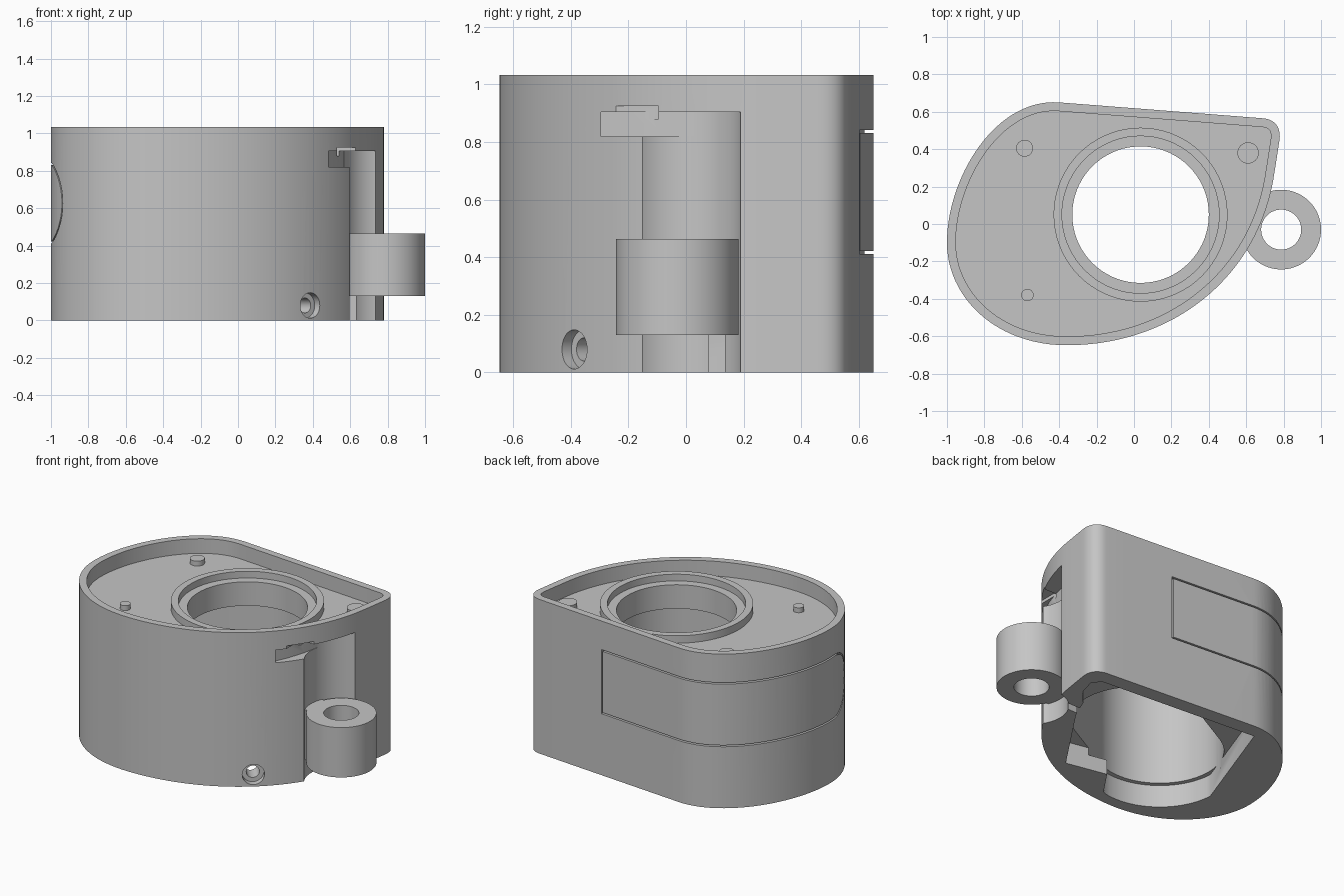
import bpy, math
from mathutils import Vector, Matrix
from mathutils.geometry import interpolate_bezier

if "Cube" in bpy.data.objects:
    bpy.data.objects.remove(bpy.data.objects["Cube"], do_unlink=True)

HEIGHT, FLOOR, CEILING = 1.033, 0.935, 0.78
BORE = (0.035, 0.05)
LUG = (0.787, -0.03)

grey = bpy.data.materials.new("plain_grey")
grey.use_nodes = True
colour = (0.56, 0.56, 0.56, 1)
grey.diffuse_color = colour
grey.node_tree.nodes["Principled BSDF"].inputs["Base Color"].default_value = colour


def make(name, verts, faces):
    mesh = bpy.data.meshes.new(name)
    mesh.from_pydata(verts, [], faces)
    mesh.materials.append(grey)
    obj = bpy.data.objects.new(name, mesh)
    bpy.context.collection.objects.link(obj)
    return obj


def prism(name, pts, z0, z1):
    n = len(pts)
    verts = [(p[0], p[1], z) for z in (z0, z1) for p in pts]
    faces = [(i, (i + 1) % n, n + (i + 1) % n, n + i) for i in range(n)]
    return make(name, verts, faces + [tuple(reversed(range(n))), tuple(range(n, 2 * n))])


def arc(c, r, start=0, sweep=math.tau, n=72):
    return [(c[0] + r * math.cos(start + sweep * i / n), c[1] + r * math.sin(start + sweep * i / n))
            for i in range(n)]


def box(name, x0, x1, y0, y1, z0, z1):
    return prism(name, [(x0, y0), (x1, y0), (x1, y1), (x0, y1)], z0, z1)


def boolean(target, tool, operation="DIFFERENCE"):
    tool.hide_render = True
    mod = target.modifiers.new("cut", "BOOLEAN")
    mod.operation, mod.solver, mod.object = operation, "EXACT", tool
    bpy.context.view_layer.objects.active = target
    bpy.ops.object.modifier_apply(modifier=mod.name)
    bpy.data.objects.remove(tool, do_unlink=True)


def smooth(obj):
    bpy.ops.object.select_all(action="DESELECT")
    obj.select_set(True)
    bpy.context.view_layer.objects.active = obj
    bpy.ops.object.shade_smooth_by_angle(angle=math.radians(30))


# Housing outline: knot, handle, handle, knot, running clockwise from the back
segments = [
    ((-.4, .65), (-.1, .627), (.4, .588), (.69, .565), 6),
    ((.69, .565), (.75, .56), (.787, .52), (.778, .45), 10),
    ((.778, .45), (.77, .4), (.76, .33), (.75, .27), 4),
    ((.75, .27), (.67, -.28), (.21, -.648), (-.36, -.648), 40),
    ((-.36, -.648), (-.74, -.648), (-1, -.39), (-1, -.1), 24),
    ((-1, -.1), (-1, .25), (-.74, .675), (-.4, .65), 30),
]
outline = []
for a, b, c, d, steps in segments:
    outline += interpolate_bezier(*[Vector(p) for p in (a, b, c, d)], steps + 1)[:-1]
outline = [Vector((p.x, p.y)) for p in reversed(outline)]      # counter-clockwise
count = len(outline)


def nearest(x, y):
    return min(range(count), key=lambda i: (outline[i] - Vector((x, y))).length)


def normal_at(i):
    t = (outline[(i + 1) % count] - outline[i - 1]).normalized()
    return Vector((t.y, -t.x))


housing = prism("housing", outline, 0, HEIGHT)

# Top tray, raised collar and stepped bore
tray = [p - normal_at(i) * 0.047 for i, p in enumerate(outline)]
boolean(housing, prism("tray_cutter", tray, FLOOR, 1.2))
boolean(housing, prism("collar", arc(BORE, 0.465), FLOOR - 0.05, 0.985), "UNION")
boolean(housing, prism("step_cutter", arc(BORE, 0.42), 0.94, 1.2))
boolean(housing, prism("bore_cutter", arc(BORE, 0.365), 0.3, 1.2))

# Deep rounded chamber under the bore, running on towards the right
side = (-0.33, -0.15)
angle = math.atan2(BORE[1] - side[1], BORE[0] - side[0])
chamber = (arc(BORE, 0.39, angle - math.pi / 2, math.pi, 40)
           + arc(side, 0.39, angle + math.pi / 2, math.pi, 40))
boolean(housing, prism("chamber_cutter", chamber, 0.1, CEILING))

# Shallow recess in the base, rounded at the front right
recess = [(-.487, .555)] + arc(side, 0.42, math.radians(183), math.radians(102), 24)
recess += [(-.22, -.55), (-.1, -.373), (.18, -.43), (.51, .06), (.57, .2), (.66, .3),
           (.69, .42), (.64, .47)]
boolean(housing, prism("recess_cutter", recess, -0.1, 0.15))

# Upright side notch, the pocket beside it and the foot slot
boolean(housing, prism("notch_cutter", arc(LUG, 0.226), -0.1, 0.905))
pocket = [(.9, -.295), (.9, .03), (.567, .03), (.545, -.08), (.505, -.2), (.46, -.295)]
boolean(housing, prism("pocket_cutter", pocket, 0.82, 0.905))
boolean(housing, box("pocket_step_cutter", 0.53, 0.7, -0.275, -0.095, 0.88, 0.925))
boolean(housing, box("slot_cutter", 0.5, 0.9, 0.08, 0.135, -0.1, 0.13))

# Counterbored screw hole low on the front
axis = Vector((0.64, -0.77, 0)).normalized()
for radius, depth in ((0.068, 0.05), (0.04, 0.25)):
    tool = prism("screw_cutter", arc((0, 0), radius, n=40), -depth, 0.1)
    tool.matrix_world = (Matrix.Translation((0.39, -0.393, 0.08))
                         @ axis.to_track_quat("Z", "Y").to_matrix().to_4x4())
    bpy.context.view_layer.update()
    boolean(housing, tool)

# Wrap-around label groove: a loop in (distance, height) mapped on to the outline
start = nearest(0.3, 0.6)
order = [(start + k) % count for k in range(count)]
lengths = [0]
for k in range(1, count):
    lengths.append(lengths[-1] + (outline[order[k]] - outline[order[k - 1]]).length)
label_start = outline[start].x - 0.2
label_end = lengths[(nearest(-1, -.14) - start) % count]
middle, half = 0.627, 0.21


def on_wall(s, z, depth):
    k = max(0, min(count - 2, sum(l <= s for l in lengths) - 1))
    f = (s - lengths[k]) / (lengths[k + 1] - lengths[k])
    p = outline[order[k]].lerp(outline[order[k + 1]], f)
    n = normal_at(order[k]).lerp(normal_at(order[k + 1]), f).normalized()
    return (*(p + n * depth), z)


def label_loop(margin):
    h, first = half + margin, label_start - margin
    along = [first + (label_end - first) * i / 50 for i in range(50)]
    tip = arc((label_end, middle), h, -math.pi / 2, math.pi, 28)
    return ([(s, middle - h) for s in along] + tip + [(label_end, middle + h)]
            + [(s, middle + h) for s in reversed(along)])


rings = [[on_wall(s, z, d) for s, z in label_loop(m)]
         for m, d in ((-.005, -.03), (.005, -.03), (.005, .02), (-.005, .02))]
n = len(rings[0])
faces = [(r * n + i, r * n + (i + 1) % n, (r + 1) % 4 * n + (i + 1) % n, (r + 1) % 4 * n + i)
         for r in range(4) for i in range(n)]
groove = make("groove_cutter", sum(rings, []), faces)
bpy.context.view_layer.objects.active = groove
bpy.ops.object.mode_set(mode="EDIT")
bpy.ops.mesh.select_all(action="SELECT")
bpy.ops.mesh.quads_convert_to_tris()
bpy.ops.mesh.normals_make_consistent(inside=False)
bpy.ops.object.mode_set(mode="OBJECT")
boolean(housing, groove)
smooth(housing)

# Small pegs on the tray floor
for name, x, y, r in (("back_right_peg", -.585, .405, .045), ("back_left_peg", .61, .38, .057),
                      ("front_right_peg", -.57, -.38, .033)):
    smooth(prism(name, arc((x, y), r, n=32), FLOOR - 0.005, FLOOR + 0.033))

# Side mounting lug with a web joining it to the housing
lug = prism("mounting_lug", arc(LUG, 0.213), 0.13, 0.464)
boolean(lug, box("lug_web", 0.545, 0.62, -0.12, 0.06, 0.13, 0.464), "UNION")
boolean(lug, prism("lug_hole_cutter", arc(LUG, 0.107), 0, 0.6))
smooth(lug)
